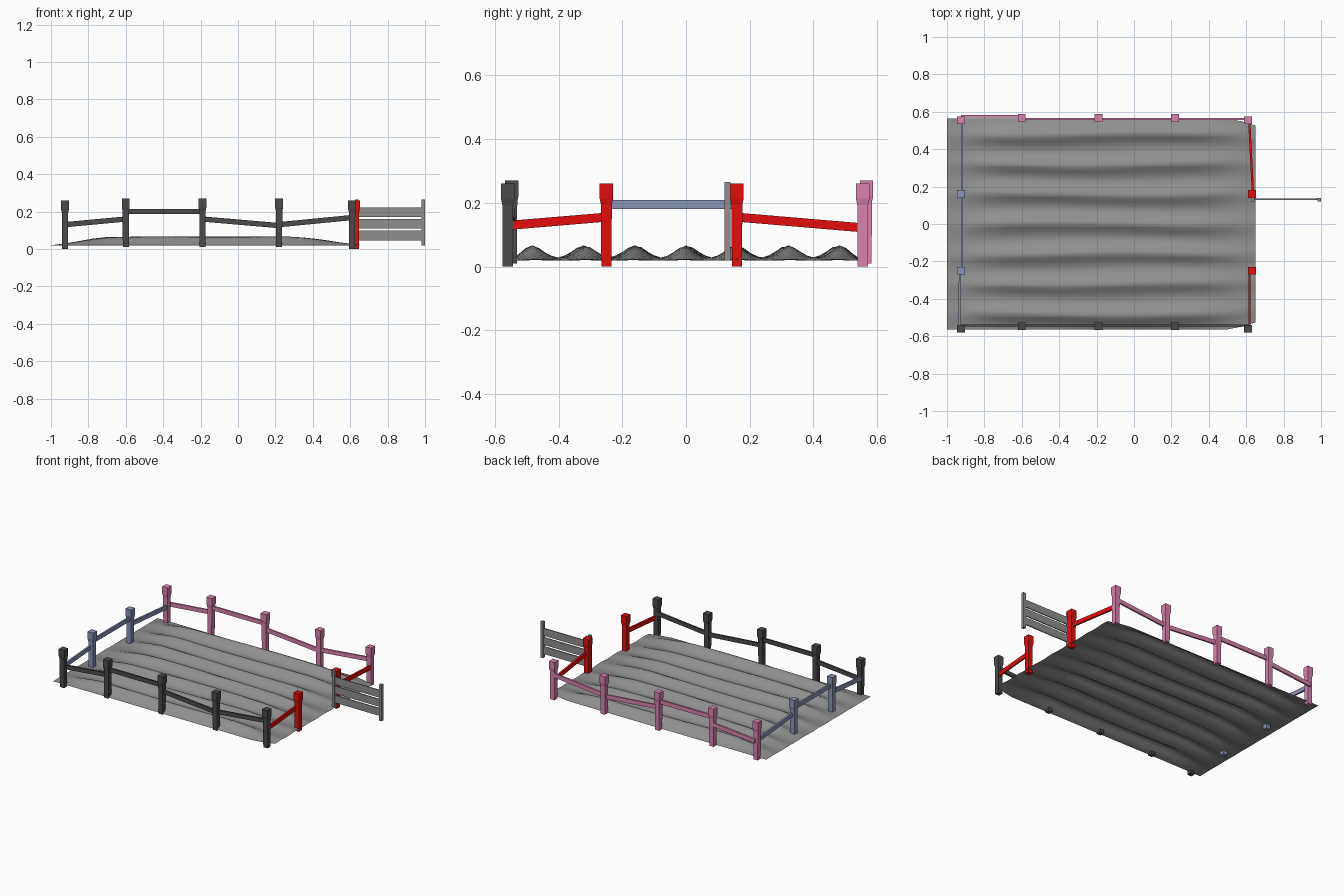
import bpy, bmesh, math
from mathutils import Vector, Matrix

cube = bpy.data.objects.get("Cube")
if cube:
    bpy.data.objects.remove(cube)


def material(name, rgb):
    m = bpy.data.materials.new(name)
    m.use_nodes = True
    m.diffuse_color = (*rgb, 1)
    m.node_tree.nodes["Principled BSDF"].inputs["Base Color"].default_value = (*rgb, 1)
    return m


GREY = material("mid grey", (0.27, 0.275, 0.27))
DARK = material("dark grey", (0.07, 0.07, 0.07))
RED = material("red", (0.78, 0.004, 0.004))
PINK = material("pink", (0.68, 0.23, 0.43))
BLUE = material("slate blue", (0.25, 0.31, 0.47))


def finish(bm, name, mat):
    bmesh.ops.recalc_face_normals(bm, faces=bm.faces)
    mesh = bpy.data.meshes.new(name)
    bm.to_mesh(mesh)
    bm.free()
    mesh.materials.append(mat)
    obj = bpy.data.objects.new(name, mesh)
    bpy.context.collection.objects.link(obj)
    return obj


def box(name, mat, centre, size, rot=Matrix()):
    bm = bmesh.new()
    bmesh.ops.create_cube(bm, size=1, matrix=Matrix.Translation(centre) @ rot @ Matrix.Diagonal((*size, 1)))
    return finish(bm, name, mat)


def post(name, mat, x, y, base=0.0, height=0.26):
    """Square post with a narrower shaft and a flared head."""
    bm = bmesh.new()
    loops = []
    for half, z in ((0.016, 0), (0.017, 0.74), (0.021, 0.82), (0.021, 1)):
        loops.append([bm.verts.new((x + sx * half, y + sy * half, base + z * height))
                      for sx, sy in ((-1, -1), (1, -1), (1, 1), (-1, 1))])
    for low, high in zip(loops, loops[1:]):
        for i in range(4):
            j = (i + 1) % 4
            bm.faces.new((low[i], low[j], high[j], high[i]))
    bm.faces.new(loops[0])
    bm.faces.new(loops[-1])
    return finish(bm, name, mat)


def rail(name, mat, start, end):
    """Flat board on edge between two points."""
    a, b = Vector(start), Vector(end)
    d = b - a
    turn = Matrix.Rotation(math.atan2(d.y, d.x), 4, 'Z')
    tilt = Matrix.Rotation(-math.atan2(d.z, math.hypot(d.x, d.y)), 4, 'Y')
    return box(name, mat, (a + b) / 2, (d.length, 0.012, 0.028), turn @ tilt)


# Furrowed soil sheet, fading out towards both ends
def swell(x):
    def ease(t):
        t = max(0, min(1, t))
        return t * t * (3 - 2 * t)
    return ease((x + 1.05) / 0.4) * ease((0.75 - x) / 0.5)


bm = bmesh.new()
NX, NY = 22, 56
grid = []
for i in range(NX + 1):
    x = -1 + 1.65 * i / NX
    half = 0.563 - 0.037 * max(0, (x - 0.53) / 0.12)
    row = []
    for j in range(NY + 1):
        y = half * (2 * j / NY - 1)
        wave = y + 0.008 * math.sin(4 * x + 9 * y)
        ridge = abs(math.cos(math.pi * (wave / 0.16 + 0.5)))
        ridge = 1 - ridge ** 1.2
        edge = min(1, (half - abs(y)) / 0.06)
        z = 0.018 + swell(x) * (0.01 * edge + 0.039 * ridge)
        row.append(bm.verts.new((x, y, z)))
    grid.append(row)
for i in range(NX):
    for j in range(NY):
        f = bm.faces.new((grid[i][j], grid[i + 1][j], grid[i + 1][j + 1], grid[i][j + 1]))
        f.smooth = True
finish(bm, "furrowed_soil", GREY)

# Long fences: five posts and four rails each
XS = (-0.925, -0.6, -0.19, 0.22, 0.61)
SPANS = ((0.13, 0.16), (0.2, 0.2), (0.16, 0.125), (0.13, 0.168))
for side, mat, corner, middle, line in (("front", DARK, -0.56, -0.547, -0.543),
                                        ("back", PINK, 0.555, 0.567, 0.562)):
    for i, x in enumerate(XS):
        inner = 0 < i < 4
        post(f"{side}_post_{i + 1}", mat, x, middle if inner else corner,
             0.01 if inner else 0.0)
    for i, (za, zb) in enumerate(SPANS):
        y = line + (0.014 if side == "back" and i == 0 else 0)
        rail(f"{side}_rail_{i + 1}", mat, (XS[i], y, za), (XS[i + 1], y, zb))

# Closed short fence
for name, y in (("front", -0.25), ("back", 0.16)):
    post(f"short_fence_{name}_post", BLUE, -0.925, y)
rail("short_fence_front_rail", BLUE, (-0.935, -0.55, 0.13), (-0.93, -0.25, 0.155))
rail("short_fence_middle_rail", BLUE, (-0.92, -0.25, 0.195), (-0.92, 0.16, 0.195))
rail("short_fence_back_rail", BLUE, (-0.92, 0.16, 0.155), (-0.92, 0.55, 0.122))

# Open short fence with the gateway
for name, y in (("front", -0.25), ("back", 0.16)):
    post(f"gateway_{name}_post", RED, 0.63, y)
rail("gateway_front_rail", RED, (0.617, -0.545, 0.13), (0.617, -0.25, 0.155))
rail("gateway_back_rail", RED, (0.636, 0.16, 0.155), (0.616, 0.55, 0.122))

# Gate standing open
for name, x in (("hinge", 0.634), ("latch", 0.99)):
    box(f"gate_{name}_upright", GREY, (x, 0.13, 0.142), (0.019, 0.019, 0.247))
for i, z in enumerate((0.072, 0.134, 0.196)):
    box(f"gate_board_{i + 1}", GREY, (0.812, 0.132, z), (0.356, 0.007, 0.051))
